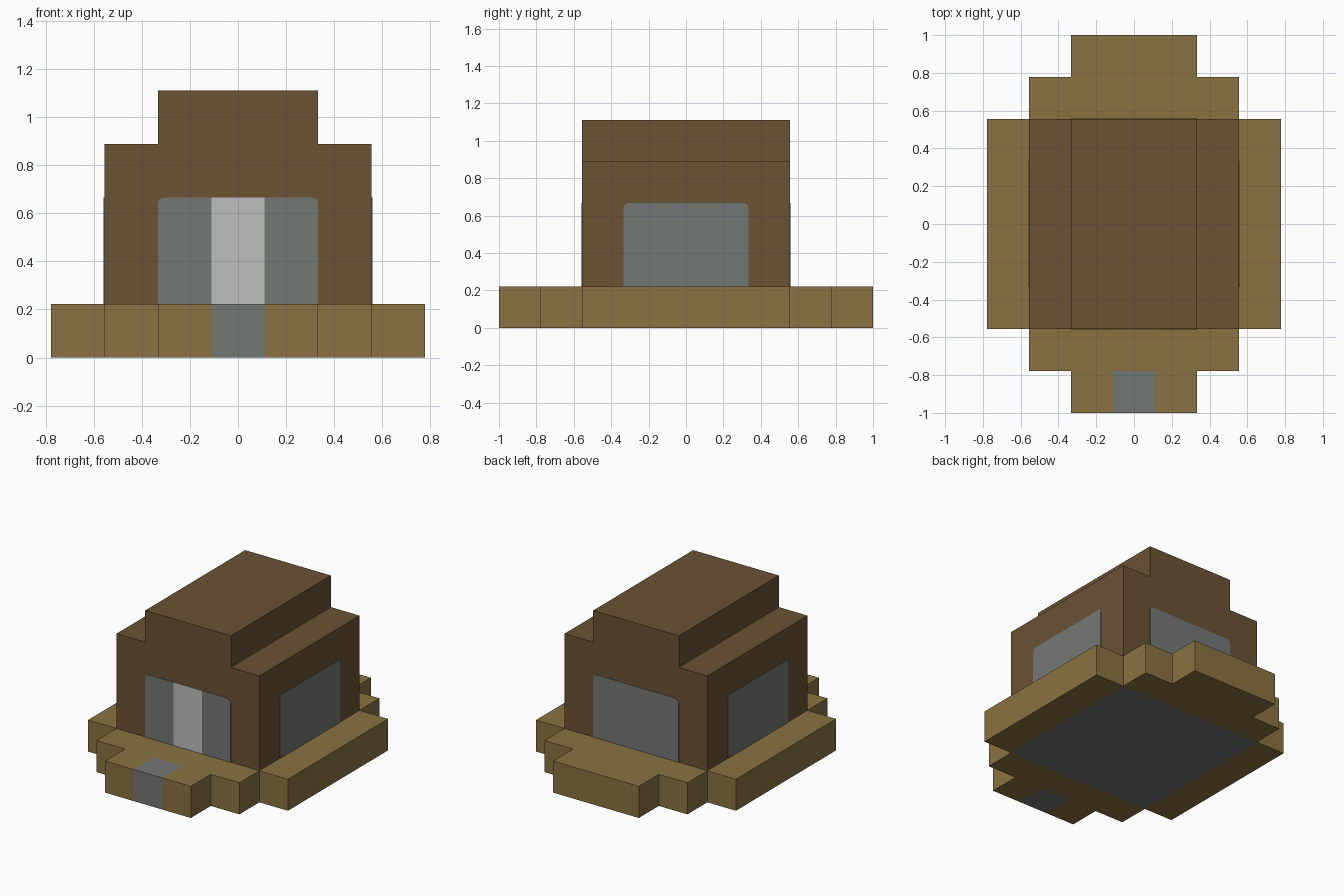
import bpy, bmesh, math
from mathutils import Matrix, Vector

if "Cube" in bpy.data.objects:
    bpy.data.objects.remove(bpy.data.objects["Cube"], do_unlink=True)

U = 1 / 9          # layout unit
FLOOR_Z = 2 * U    # top of the ledge


def material(name, rgb):
    mat = bpy.data.materials.new(name)
    mat.use_nodes = True
    linear = [((c / 255 + 0.055) / 1.055) ** 2.4 for c in rgb] + [1]
    mat.diffuse_color = linear
    mat.node_tree.nodes["Principled BSDF"].inputs["Base Color"].default_value = linear
    return mat


DARK_WOOD = material("dark wood", (107, 82, 52))
LIGHT_WOOD = material("light wood", (138, 114, 66))
GREY = material("grey stone", (116, 120, 117))
PALE = material("pale door", (191, 191, 191))


def prism(name, outline, depth, mats, matrix=Matrix(), cuts=(), rule=None):
    """Extrude a flat outline along local z, place it, cut it and colour it by rule."""
    bm = bmesh.new()
    face = bm.faces.new([bm.verts.new((x, y, 0)) for x, y in outline])
    ext = bmesh.ops.extrude_face_region(bm, geom=[face])
    bmesh.ops.translate(bm, vec=(0, 0, depth),
                        verts=[g for g in ext["geom"] if isinstance(g, bmesh.types.BMVert)])
    bm.transform(matrix)
    for point, normal in cuts:
        bmesh.ops.bisect_plane(bm, geom=bm.verts[:] + bm.edges[:] + bm.faces[:],
                               plane_co=point, plane_no=normal)
    bmesh.ops.recalc_face_normals(bm, faces=bm.faces[:])
    if rule:
        for f in bm.faces:
            f.material_index = rule(f)
    mesh = bpy.data.meshes.new(name)
    bm.to_mesh(mesh)
    bm.free()
    for m in mats:
        mesh.materials.append(m)
    obj = bpy.data.objects.new(name, mesh)
    bpy.context.collection.objects.link(obj)
    return obj


def mirrored(half):
    """Complete a right-hand outline with its mirror image."""
    return half + [(-x, y) for x, y in reversed(half)]


UPRIGHT = Matrix.Rotation(math.pi / 2, 4, "X")   # outline stands up and faces -y
STRIP_CUTS = [((s * U, 0, 0), (1, 0, 0)) for s in (-1, 1)]

# Stepped body with a grey underside
body = mirrored([(5 * U, 0), (5 * U, 8 * U), (3 * U, 8 * U), (3 * U, 10 * U)])
prism("body", body, 10 * U, [DARK_WOOD, GREY],
      Matrix.Translation((0, 5 * U, 0)) @ UPRIGHT,
      rule=lambda f: int(f.normal.z < -0.5))

# Stepped ledges at front and back, with a grey path through the front one
ledge = mirrored([(5 * U, -5 * U), (5 * U, -7 * U), (3 * U, -7 * U), (3 * U, -9 * U)][::-1])


def is_path(f):
    c = f.calc_center_median()
    return int(abs(c.x) < U and c.y < -7 * U)


prism("front_ledge", ledge, FLOOR_Z, [LIGHT_WOOD, GREY],
      cuts=STRIP_CUTS + [((0, -7 * U, 0), (0, 1, 0))], rule=is_path)
prism("back_ledge", ledge, FLOOR_Z, [LIGHT_WOOD], Matrix.Rotation(math.pi, 4, "Z"))

# Plain ledges at the sides
for name, s in (("right_ledge", -1), ("left_ledge", 1)):
    side = [(s * 5 * U, -5 * U), (s * 7 * U, -5 * U), (s * 7 * U, 5 * U), (s * 5 * U, 5 * U)]
    prism(name, side, FLOOR_Z, [LIGHT_WOOD])

# Wall panels with rounded upper corners; the front one holds the pale door
R = 0.028
corner = [(3 * U - R + R * math.cos(a), 6 * U - R + R * math.sin(a))
          for a in (i * math.pi / 8 for i in range(5))]
panel = mirrored([(3 * U, FLOOR_Z)] + corner)
for i, side in enumerate(("front", "left", "back", "right")):
    place = (Matrix.Rotation(i * math.pi / 2, 4, "Z")
             @ Matrix.Translation((0, -5 * U, 0)) @ UPRIGHT)
    front = side == "front"
    prism(side + "_panel", panel, 0.003, [GREY, PALE], place,
          cuts=STRIP_CUTS if front else (),
          rule=(lambda f: int(abs(f.calc_center_median().x) < U)) if front else None)
